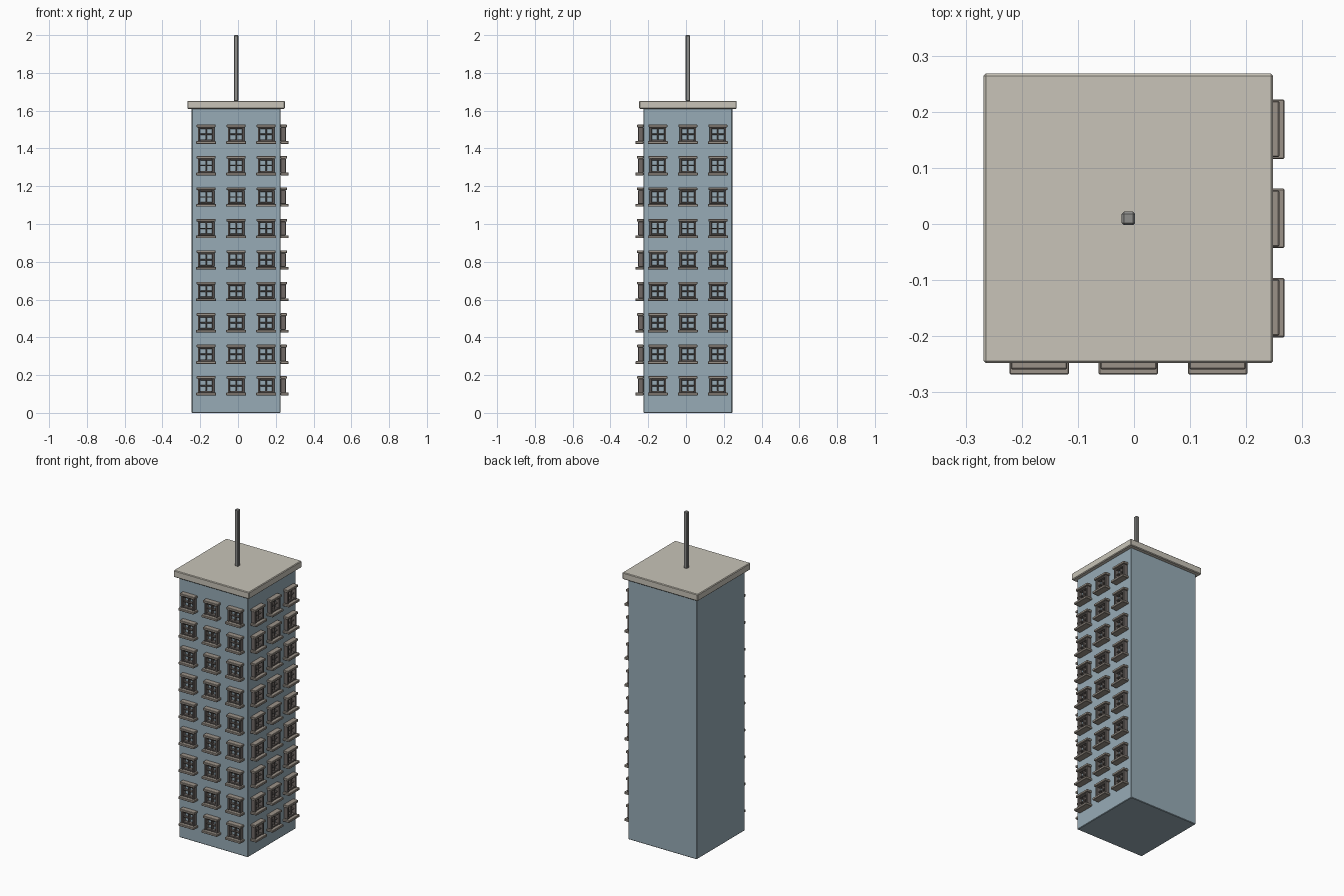
import bpy
import bmesh
from mathutils import Matrix, Vector
from math import pi

old = bpy.data.objects.get("Cube")
if old:
    bpy.data.objects.remove(old)


def material(name, color):
    m = bpy.data.materials.new(name)
    m.use_nodes = True
    m.diffuse_color = (*color, 1)
    m.node_tree.nodes["Principled BSDF"].inputs["Base Color"].default_value = (*color, 1)
    return m


wall = material("blue grey wall", (0.31, 0.41, 0.47))
stone = material("pale stone", (0.58, 0.55, 0.48))
trim = material("taupe trim", (0.33, 0.29, 0.25))
frame = material("dark frame", (0.16, 0.14, 0.13))
metal = material("grey metal", (0.27, 0.27, 0.26))

CX, CY = -0.01, 0.01    # tower axis
HALF = 0.235            # half width of the tower


def add_box(bm, low, high, mat=0):
    low, high = Vector(low), Vector(high)
    place = Matrix.Translation((low + high) / 2) @ Matrix.Diagonal((*(high - low), 1))
    verts = bmesh.ops.create_cube(bm, size=1, matrix=place)["verts"]
    for f in {f for v in verts for f in v.link_faces}:
        f.material_index = mat


def make_object(name, bm, mats, bevel=0):
    mesh = bpy.data.meshes.new(name)
    bm.to_mesh(mesh)
    bm.free()
    for m in mats:
        mesh.materials.append(m)
    ob = bpy.data.objects.new(name, mesh)
    bpy.context.collection.objects.link(ob)
    if bevel:
        mod = ob.modifiers.new("soft edges", "BEVEL")
        mod.width = bevel
        mod.segments = 1
    return ob


def block(name, half, z0, z1, mat, bevel):
    bm = bmesh.new()
    add_box(bm, (CX - half, CY - half, z0), (CX + half, CY + half, z1))
    return make_object(name, bm, [mat], bevel)


# Tower, roof slab and mast
block("tower", HALF, 0, 1.612, wall, 0.003)
block("roof_slab", 0.258, 1.61, 1.652, stone, 0.004)
block("mast", 0.012, 1.65, 2.0, metal, 0.004)

# One window, facing -y, with its back on y = 0 and its sill base on z = 0
bm = bmesh.new()
add_box(bm, (-0.053, -0.043, 0), (0.053, 0, 0.014), 0)            # sill
add_box(bm, (-0.050, -0.034, 0.088), (0.050, 0, 0.102), 0)        # head
for s in (-1, 1):
    add_box(bm, (s * 0.038 - 0.006, -0.028, 0.014), (s * 0.038 + 0.006, 0, 0.088), 1)
add_box(bm, (-0.032, -0.024, 0.014), (0.032, 0, 0.024), 1)        # bottom rail
add_box(bm, (-0.032, -0.024, 0.079), (0.032, 0, 0.088), 1)        # top rail
add_box(bm, (-0.004, -0.020, 0.024), (0.004, 0, 0.079), 1)        # upright bar
add_box(bm, (-0.032, -0.018, 0.048), (0.032, 0, 0.055), 1)        # cross bar
window = make_object("window", bm, [trim, frame])
window_mesh = window.data
bpy.data.objects.remove(window)

# Window grid on the front and the left side
for side, turn in (("front", 0), ("left", pi / 2)):
    for row in range(9):
        for col in range(3):
            ob = bpy.data.objects.new(f"{side}_window_{row + 1}_{col + 1}", window_mesh)
            bpy.context.collection.objects.link(ob)
            ob.matrix_world = (Matrix.Translation((CX, CY, 0)) @ Matrix.Rotation(turn, 4, "Z")
                               @ Matrix.Translation(((col - 1) * 0.159, -HALF, 0.093 + row * 0.1664)))
            mod = ob.modifiers.new("soft edges", "BEVEL")
            mod.width = 0.002
            mod.segments = 1
